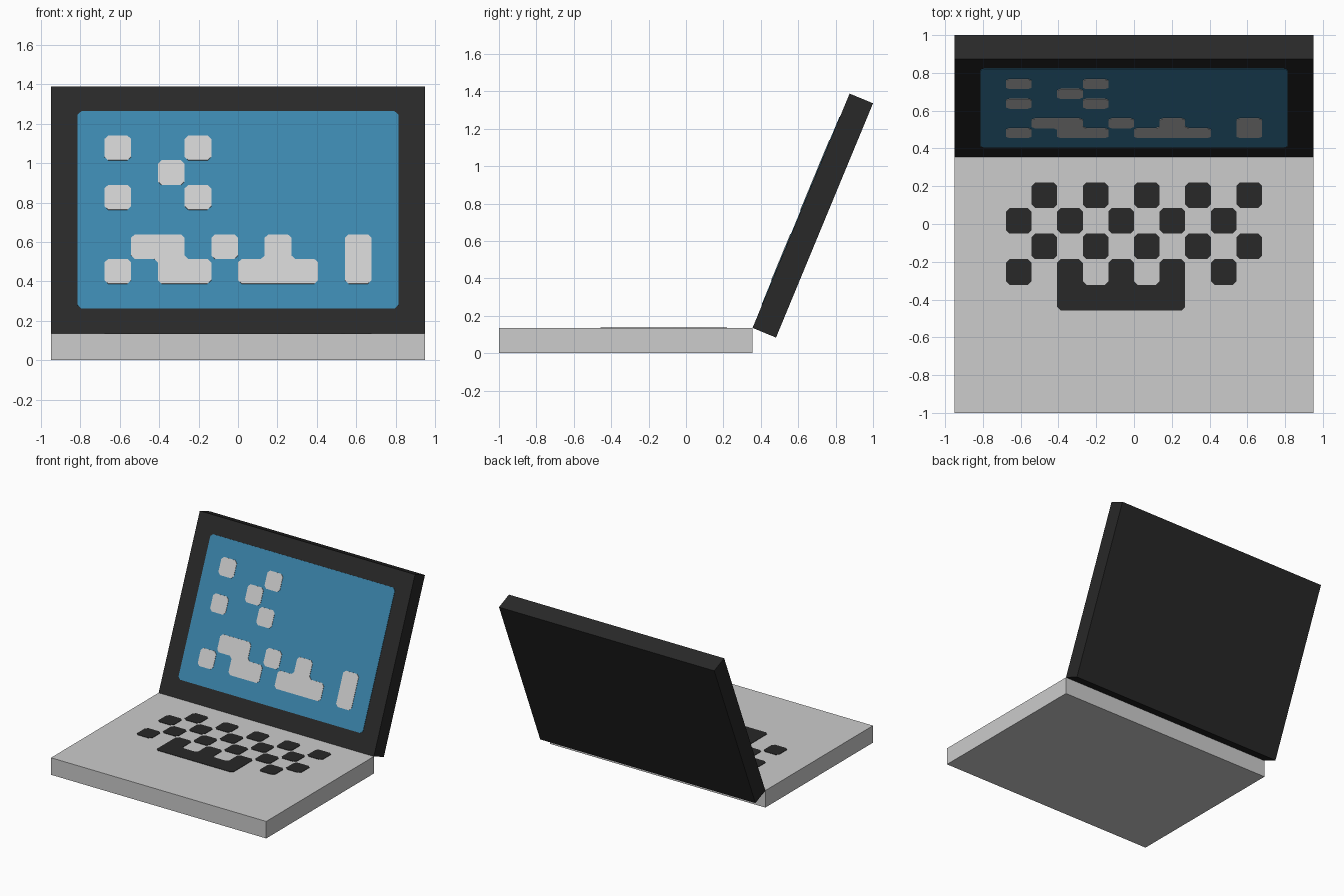
import bpy, bmesh, math
from mathutils import Matrix, Vector

if "Cube" in bpy.data.objects:
    bpy.data.objects.remove(bpy.data.objects["Cube"])

TILT = math.radians(22.5)
# one grid cell; the total depth of base plus leaning lid is 2
U = 2 / (10 + 10 * math.sin(TILT) + math.cos(TILT))
CUT = 0.14  # corner cut of the painted cells, in cells


def material(name, rgb):
    m = bpy.data.materials.new(name)
    m.diffuse_color = (*rgb, 1)
    m.use_nodes = True
    m.node_tree.nodes["Principled BSDF"].inputs["Base Color"].default_value = m.diffuse_color
    return m


grey = material("light grey", (0.604, 0.604, 0.604))
dark = material("charcoal", (0.021, 0.021, 0.021))
blue = material("screen blue", (0.045, 0.237, 0.413))


def finish(bm, name, mat, frame):
    bmesh.ops.recalc_face_normals(bm, faces=bm.faces)
    me = bpy.data.meshes.new(name)
    bm.to_mesh(me)
    bm.free()
    me.materials.append(mat)
    ob = bpy.data.objects.new(name, me)
    ob.matrix_world = frame
    bpy.context.collection.objects.link(ob)
    return ob


def slab(name, mat, frame):
    """14 x 10 x 1 cell board whose face is the local z = 0 plane."""
    bm = bmesh.new()
    bmesh.ops.create_cube(bm, size=U, matrix=Matrix.Translation((0, 5 * U, -U / 2))
                          @ Matrix.Diagonal((14, 10, 1, 1)))
    return finish(bm, name, mat, frame)


def plate(name, mat, frame, rows, z0, z1):
    """Thin plate made of grid cells, with its outline corners cut."""
    on = {(i, j) for j, cols in rows.items() for i in cols}
    bm = bmesh.new()

    def face(points):
        bm.faces.new([bm.verts.new((x * U, y * U, z1)) for x, y in points])

    around = {(i + a, j + b) for i, j in on for a in (-1, 0, 1) for b in (-1, 0, 1)}
    for i, j in sorted(around):
        outline = []
        for k, (sx, sy) in enumerate([(-1, -1), (1, -1), (1, 1), (-1, 1)]):
            c = Vector((i + 0.5 + sx / 2, j + 0.5 + sy / 2))
            along_x, along_y = c - Vector((sx * CUT, 0)), c - Vector((0, sy * CUT))
            pair = (along_y, along_x) if k % 2 == 0 else (along_x, along_y)
            nx, ny, nd = (i + sx, j) in on, (i, j + sy) in on, (i + sx, j + sy) in on
            if (i, j) in on:
                outline += [c] if nx or ny else pair
            elif nx and ny and nd:
                face([pair[0], c, pair[1]])  # soften inner corners
        if outline:
            face(outline)
    bmesh.ops.remove_doubles(bm, verts=bm.verts, dist=1e-5)
    geo = bmesh.ops.extrude_face_region(bm, geom=bm.faces[:], use_keep_orig=True)
    for v in geo["geom"]:
        if isinstance(v, bmesh.types.BMVert):
            v.co.z = z0
    return finish(bm, name, mat, frame)


# frames: keyboard deck, and lid hinged on the deck's rear edge
deck = Matrix.Translation((0, -1, U))
lid = Matrix.Translation((0, -1 + 10 * U, U)) @ Matrix.Rotation(math.pi / 2 - TILT, 4, "X")

slab("base", grey, deck)
slab("lid", dark, lid)

# keyboard: checkered keys with a long bar in front
odd, even = range(-5, 4, 2), range(-4, 5, 2)
plate("keys", dark, deck, {8: even, 7: odd, 6: even, 5: odd, 4: range(-3, 2)}, -0.002, 0.003)

# screen and the pale blocks on it
plate("screen", blue, lid, {j: range(-6, 6) for j in range(1, 9)}, -0.002, 0.003)
plate("screen_blocks", grey, lid, {
    7: (-5, -2), 6: (-3,), 5: (-5, -2),
    3: (-4, -3, -1, 1, 4), 2: (-5, -3, -2, 0, 1, 2, 4)}, 0.002, 0.006)
